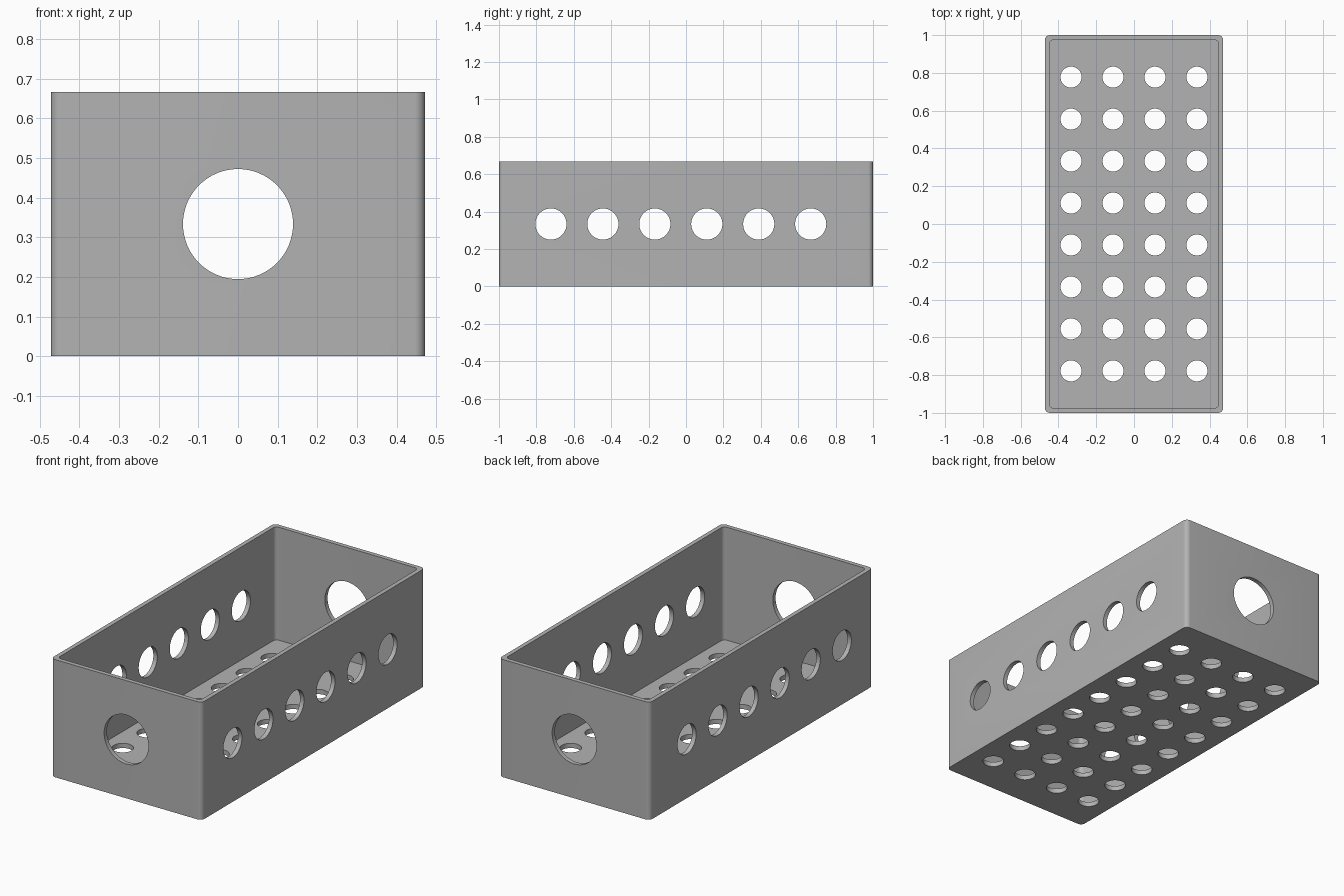
import bpy, bmesh, math
from mathutils import Matrix, Vector

cube = bpy.data.objects.get("Cube")
if cube:
    bpy.data.objects.remove(cube, do_unlink=True)

# Overall sizes
UNIT = 1 / 36
WIDTH, LENGTH, HEIGHT = 34 * UNIT, 2.0, 24 * UNIT
WALL, FLOOR, CORNER = 0.025, 0.027, 0.027

grey = bpy.data.materials.new("plain grey")
grey.use_nodes = True
colour = (0.45, 0.45, 0.45, 1)
grey.diffuse_color = colour
grey.node_tree.nodes["Principled BSDF"].inputs["Base Color"].default_value = colour


def make_object(name, bm):
    bmesh.ops.recalc_face_normals(bm, faces=bm.faces)
    mesh = bpy.data.meshes.new(name)
    bm.to_mesh(mesh)
    bm.free()
    mesh.materials.append(grey)
    obj = bpy.data.objects.new(name, mesh)
    bpy.context.collection.objects.link(obj)
    return obj


def rounded_block(name, width, length, bottom, top, radius):
    """Box with rounded vertical edges."""
    bm = bmesh.new()
    bmesh.ops.create_cube(bm, size=1)
    bmesh.ops.scale(bm, vec=(width, length, top - bottom), verts=bm.verts)
    bmesh.ops.translate(bm, vec=(0, 0, (top + bottom) / 2), verts=bm.verts)
    upright = [e for e in bm.edges
               if abs(e.verts[0].co.z - e.verts[1].co.z) > 0.01]
    bmesh.ops.bevel(bm, geom=upright, offset=radius, segments=8,
                    profile=0.5, affect='EDGES')
    return make_object(name, bm)


def drill_set(name, centres, radius, depth, axis):
    """Parallel cylinders along one axis, used to cut a row or grid of holes."""
    bm = bmesh.new()
    turn = Vector((0, 0, 1)).rotation_difference(Vector(axis)).to_matrix().to_4x4()
    for centre in centres:
        bmesh.ops.create_cone(bm, cap_ends=True, segments=64, radius1=radius,
                              radius2=radius, depth=depth,
                              matrix=Matrix.Translation(centre) @ turn)
    return make_object(name, bm)


def cut(target, cutter):
    cutter.hide_render = True
    mod = target.modifiers.new(cutter.name, 'BOOLEAN')
    mod.operation = 'DIFFERENCE'
    mod.solver = 'EXACT'
    mod.object = cutter
    bpy.context.view_layer.objects.active = target
    bpy.ops.object.modifier_apply(modifier=mod.name)
    bpy.data.objects.remove(cutter, do_unlink=True)


# Open-topped tray
tray = rounded_block("perforated_tray", WIDTH, LENGTH, 0, HEIGHT, CORNER)
cut(tray, rounded_block("cavity", WIDTH - 2 * WALL, LENGTH - 2 * WALL,
                        FLOOR, HEIGHT + 0.1, 0.022))

# Grid of drain holes in the floor
pitch = 8 * UNIT
grid = [((i - 1.5) * pitch, (j - 3.5) * pitch, 0)
        for i in range(4) for j in range(8)]
cut(tray, drill_set("floor_holes", grid, 2 * UNIT, 0.2, (0, 0, 1)))

# Row of holes through both long sides
row = [(0, (-26 + 10 * i) * UNIT, HEIGHT / 2) for i in range(6)]
cut(tray, drill_set("side_holes", row, 3 * UNIT, 1.4, (1, 0, 0)))

# Large hole through both ends
cut(tray, drill_set("end_holes", [(0, 0, HEIGHT / 2)], 5 * UNIT, 2.4, (0, 1, 0)))

# Smooth the round surfaces, keep the edges crisp
bpy.ops.object.select_all(action='DESELECT')
tray.select_set(True)
bpy.context.view_layer.objects.active = tray
bpy.ops.object.shade_smooth_by_angle(angle=math.radians(30))
